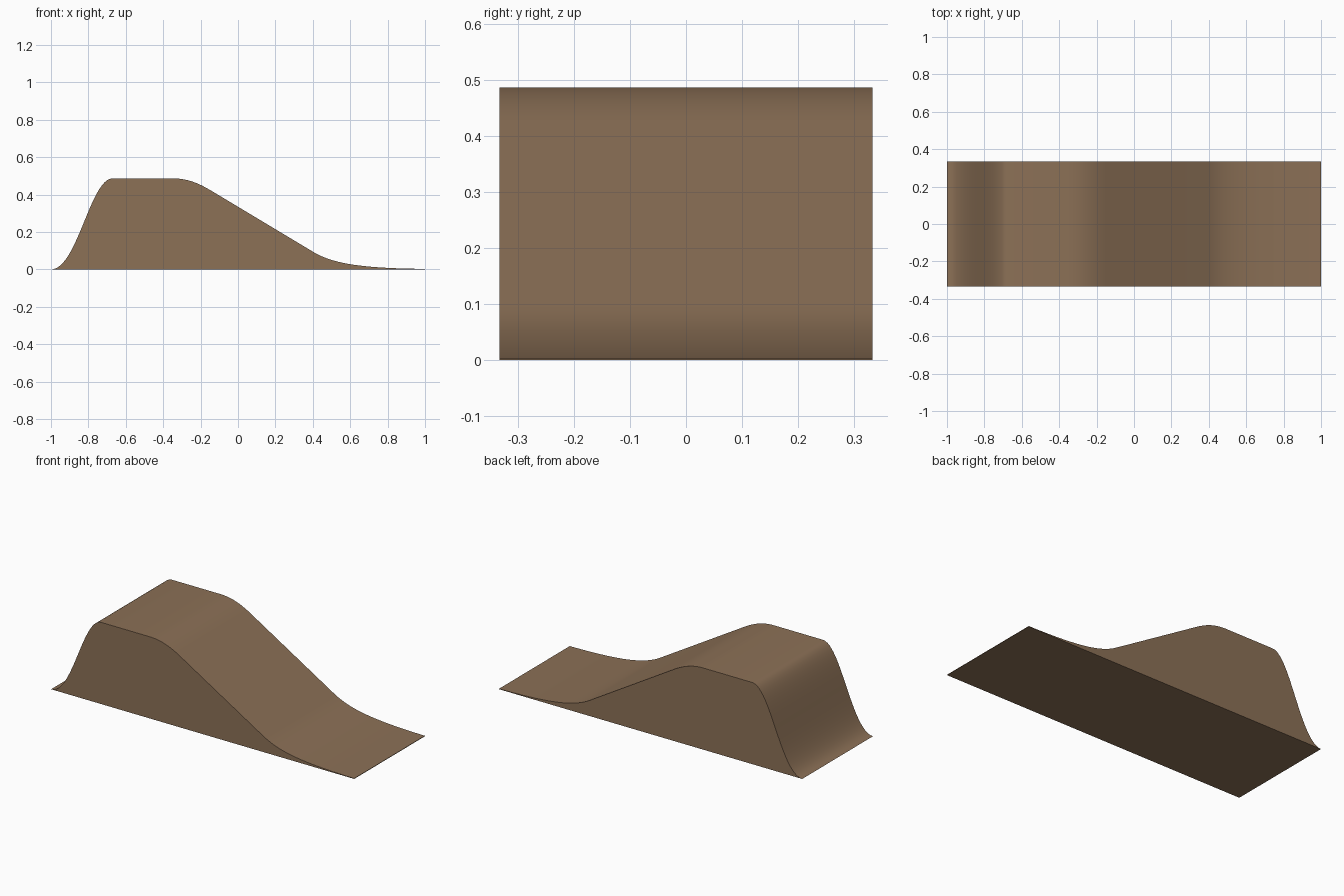
import bpy, bmesh, math
from mathutils import Vector
from mathutils.geometry import interpolate_bezier

cube = bpy.data.objects.get("Cube")
if cube:
    bpy.data.objects.remove(cube, do_unlink=True)

HALF_WIDTH = 0.333

dirt = bpy.data.materials.new("brown_dirt")
dirt.use_nodes = True
colour = (0.262, 0.164, 0.094, 1)
dirt.diffuse_color = colour
dirt.node_tree.nodes["Principled BSDF"].inputs["Base Color"].default_value = colour


def arc(a, b, c, d, steps=16):
    """Points along one bezier piece of the side profile (x, z)."""
    return interpolate_bezier(*[Vector((x, 0, z)) for x, z in (a, b, c, d)], steps)


# Side profile: steep rise, flat top, rounded crest, straight slope, long run-out
profile = arc((-1, 0), (-0.86, 0), (-0.79, 0.487), (-0.67, 0.487), 24)
profile += arc((-0.35, 0.487), (-0.28, 0.487), (-0.22, 0.467), (-0.15, 0.425))
profile += arc((0.4, 0.095), (0.5, 0.035), (0.64, 0.006), (1, 0.003), 20)
profile.append(Vector((1, 0, 0)))

# Ramp body: the profile extruded across the width
bm = bmesh.new()
side = bm.faces.new([bm.verts.new((p.x, -HALF_WIDTH, p.z)) for p in profile])
result = bmesh.ops.extrude_face_region(bm, geom=[side], use_keep_orig=True)
back = [g for g in result["geom"] if isinstance(g, bmesh.types.BMVert)]
bmesh.ops.translate(bm, verts=back, vec=(0, 2 * HALF_WIDTH, 0))
bmesh.ops.recalc_face_normals(bm, faces=bm.faces)
mesh = bpy.data.meshes.new("ramp_mound")
bm.to_mesh(mesh)
bm.free()
mesh.materials.append(dirt)
ramp = bpy.data.objects.new("ramp_mound", mesh)
bpy.context.collection.objects.link(ramp)

# Smooth riding surface with crisp side, base and end edges
bpy.ops.object.select_all(action='DESELECT')
ramp.select_set(True)
bpy.context.view_layer.objects.active = ramp
bpy.ops.object.shade_smooth_by_angle(angle=math.radians(30))
